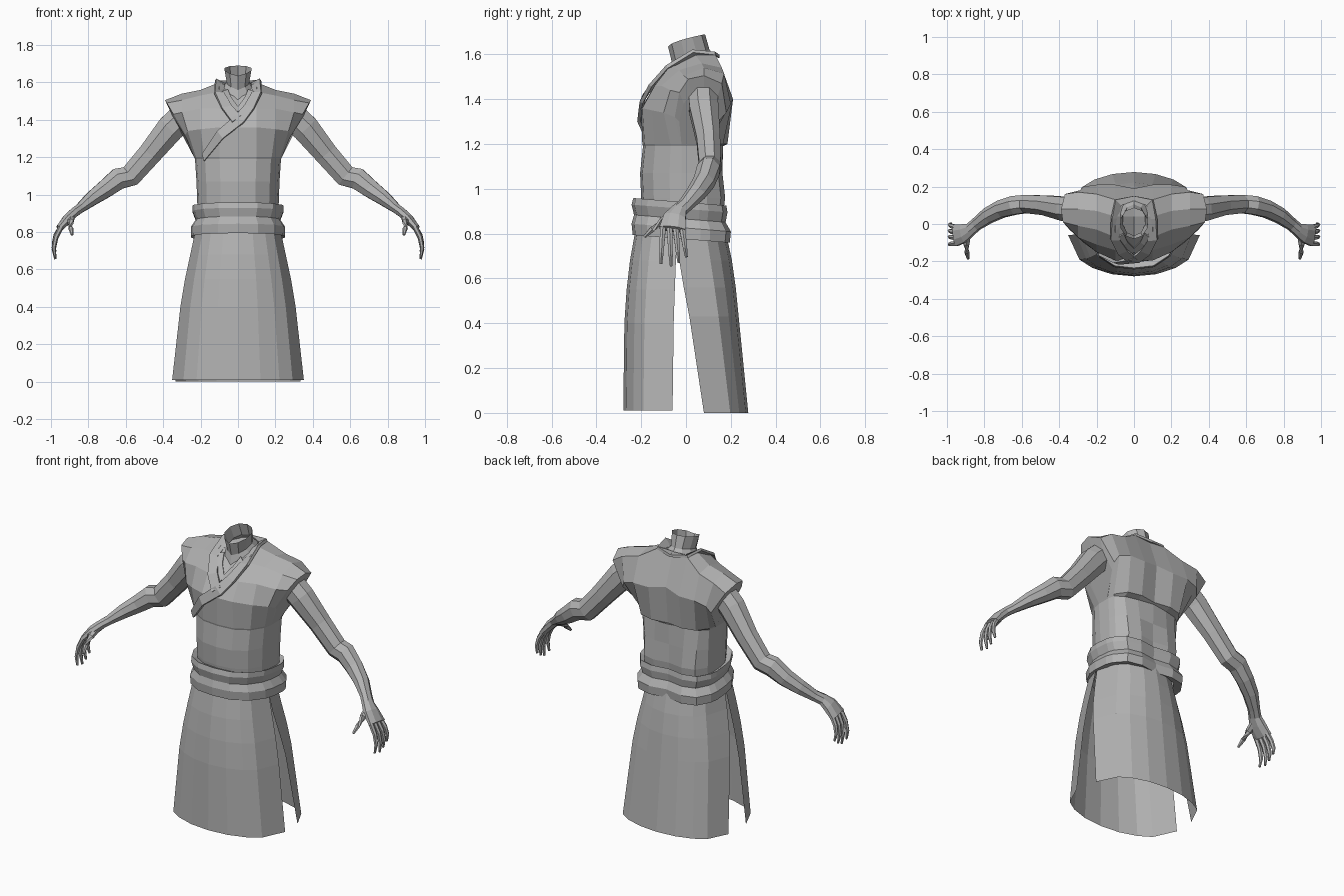
import bpy, bmesh, math
from mathutils import Vector

cloth = bpy.data.materials.new("plain_grey")
cloth.diffuse_color = (0.45, 0.45, 0.45, 1)


def finish(name, bm):
    bmesh.ops.remove_doubles(bm, verts=bm.verts, dist=0.0008)
    bmesh.ops.recalc_face_normals(bm, faces=bm.faces)
    me = bpy.data.meshes.new(name)
    bm.to_mesh(me)
    bm.free()
    me.materials.append(cloth)
    ob = bpy.data.objects.new(name, me)
    bpy.context.collection.objects.link(ob)
    return ob


def loft(bm, rings, closed=True, cap=()):
    """Bridge equal-length rows of points with quads."""
    rows = [[bm.verts.new(p) for p in r] for r in rings]
    n = len(rows[0])
    for a, b in zip(rows, rows[1:]):
        for i in range(n if closed else n - 1):
            j = (i + 1) % n
            bm.faces.new((a[i], a[j], b[j], b[i]))
    for k in cap:
        bm.faces.new(rows[k])


def mirror(points, s):
    return [(p[0] * s, p[1], p[2]) for p in points]


def tube(bm, path, sides, s):
    """Limb along (x, y, z, thickness, width) stations; width lies near y."""
    c = [Vector(p[:3]) for p in path]
    rings = []
    for i, p in enumerate(path):
        t = (c[min(i + 1, len(c) - 1)] - c[max(i - 1, 0)]).normalized()
        ref = Vector((0, 1, 0)) if abs(t.y) < 0.8 else Vector((1, 0, 0))
        w = (ref - t * ref.dot(t)).normalized()
        u = t.cross(w)
        angs = [math.tau * (k + 0.5) / sides for k in range(sides)]
        rings.append(mirror([c[i] + w * math.cos(a) * p[4] + u * math.sin(a) * p[3]
                             for a in angs], s))
    loft(bm, rings, cap=(0, -1))


# Chest and shoulders: front-to-back sections from the middle to the sleeve rim
sections = [
    [(0, -.195, 1.2), (0, -.2, 1.36), (0, -.15, 1.43), (0, -.06, 1.52),
     (0, .04, 1.56), (0, .13, 1.59), (0, .19, 1.42), (0, .17, 1.2)],
    [(.1, -.185, 1.2), (.1, -.195, 1.36), (.1, -.14, 1.46), (.1, -.07, 1.55),
     (.1, .04, 1.6), (.1, .13, 1.6), (.1, .21, 1.4), (.1, .185, 1.2)],
    [(.18, -.14, 1.2), (.2, -.15, 1.35), (.2, -.11, 1.46), (.2, -.03, 1.53),
     (.2, .07, 1.56), (.2, .16, 1.54), (.2, .21, 1.4), (.18, .165, 1.2)],
    [(.225, -.07, 1.2), (.27, -.1, 1.34), (.3, -.07, 1.44), (.3, -.01, 1.505),
     (.3, .08, 1.54), (.3, .17, 1.515), (.27, .2, 1.38), (.225, .1, 1.2)],
    [(.235, -.02, 1.2), (.28, -.05, 1.32), (.345, -.03, 1.43), (.38, .01, 1.49),
     (.39, .08, 1.505), (.37, .16, 1.47), (.29, .18, 1.34), (.235, .06, 1.2)],
    [(.235, -.02, 1.2), (.275, -.03, 1.3), (.325, -.01, 1.38), (.35, .02, 1.42),
     (.355, .08, 1.43), (.34, .14, 1.41), (.28, .15, 1.31), (.235, .06, 1.2)],
]
bm = bmesh.new()
for s in (1, -1):
    loft(bm, [mirror(r, s) for r in sections], closed=False, cap=(-1,))

# Closed waist outline taken from the lower edge of the chest
half = [r[0] for r in sections[:5]] + [r[-1] for r in sections[4::-1]]
outline = half + mirror(half[-2:0:-1], -1)


def waist_ring(z, w, front, back, tilt=0.0, tuck=0.0):
    ring = []
    for x, y, _ in outline:
        y2 = y * (front / -.195 if y < 0 else back / .18)
        if y > .15 and abs(x) > .05:
            y2 -= tuck
        ring.append((x * w / .235, y2, z - tilt * y2))
    return ring


# Lower shirt, tucked in under the back overhang
loft(bm, [waist_ring(1.2, .235, -.195, .18),
          waist_ring(1.19, .23, -.192, .175, 0, .03),
          waist_ring(1.07, .222, -.205, .17, 0, .012),
          waist_ring(.96, .218, -.2, .17),
          waist_ring(.88, .215, -.19, .16)])
finish("shirt", bm)

# Belt sash: rolled band that tilts down towards the back
bm = bmesh.new()
loft(bm, [waist_ring(z, w, f, b, .08) for z, w, f, b in
          ((.92, .205, -.18, .15), (.94, .243, -.235, .175), (.91, .243, -.243, .18),
           (.865, .226, -.232, .172), (.825, .252, -.243, .195),
           (.775, .25, -.238, .19), (.785, .21, -.19, .15))])
finish("belt", bm)

# Skirt panels, open at both sides: rows of (z, half width, side y, middle y)
angles = [math.radians(a) for a in (-90, -56, -39, -20, 0, 20, 39, 56, 90)]
panels = {
    "skirt_front": ((.01, .352, -.06, -.28), (.4, .308, -.055, -.275),
                    (.55, .283, -.05, -.265), (.68, .255, -.045, -.25),
                    (.82, .225, -.04, -.225)),
    "skirt_back": ((0, .335, .08, .278), (.43, .3, .015, .235),
                   (.56, .278, -.01, .222), (.68, .25, -.03, .205),
                   (.82, .222, -.04, .175)),
}
for name, rows in panels.items():
    bm = bmesh.new()
    loft(bm, [[(w * math.sin(a), ys + (ym - ys) * math.cos(a) ** .9 if abs(a) < 1.5 else ys, z)
               for a in angles] for z, w, ys, ym in rows], closed=False)
    finish(name, bm)

# Neck, open at the top with a slanted rim: (half width, front y, front z, back y, back z)
bm = bmesh.new()
rings = []
for w, yf, zf, yb, zb in ((.1, -.075, 1.5, .14, 1.58), (.062, -.062, 1.56, .105, 1.62),
                          (.075, -.08, 1.635, .085, 1.69)):
    ring = []
    for k in range(10):
        a = math.tau * k / 10
        m = (1 - math.cos(a)) / 2
        ring.append((w * math.sin(a), yf + (yb - yf) * m, zf + (zb - zf) * m ** .6))
    rings.append(ring)
loft(bm, rings)
finish("neck", bm)


# Collar bands: pairs of inner and outer edge points, thickened
def band(name, inner, outer, thick):
    bm = bmesh.new()
    loft(bm, [inner, outer], closed=False)
    ob = finish(name, bm)
    mod = ob.modifiers.new("thickness", "SOLIDIFY")
    mod.thickness = thick
    mod.offset = 0


over_in = [(0, .125, 1.6), (.07, .1, 1.59), (.085, .03, 1.575), (.075, -.085, 1.54),
           (.035, -.14, 1.475), (-.015, -.185, 1.42), (-.11, -.2, 1.34), (-.19, -.16, 1.22)]
over_out = [(0, .15, 1.59), (.1, .13, 1.605), (.12, .03, 1.615), (.125, -.085, 1.545),
            (.085, -.16, 1.46), (.03, -.2, 1.385), (-.08, -.21, 1.3), (-.18, -.155, 1.18)]
band("collar_over", over_in, over_out, .016)
band("collar_under", mirror(over_in[:6], -1), mirror(over_out[:6], -1), .014)
for s, label in ((1, "right"), (-1, "left")):
    band("inner_collar_" + label,
         mirror([(.055, -.05, 1.56), (.035, -.095, 1.515), (-.01, -.14, 1.455)], s),
         mirror([(.085, -.07, 1.55), (.065, -.12, 1.5), (.02, -.165, 1.43)], s), .008)

# Arms with palms
arm = [(.29, .075, 1.42, .08, .07), (.36, .08, 1.355, .08, .07),
       (.47, .1, 1.22, .068, .057), (.575, .107, 1.1, .064, .052),
       (.64, .1, 1.085, .062, .054), (.71, .08, 1.03, .052, .05),
       (.78, .045, .98, .042, .045), (.845, -.003, .927, .028, .036),
       (.875, -.03, .905, .027, .038), (.91, -.05, .872, .028, .054),
       (.955, -.06, .82, .02, .064)]
bm = bmesh.new()
for s in (1, -1):
    tube(bm, arm, 8, s)
finish("arms", bm)

# Fingers splay from the knuckles; the thumb points forward
bm = bmesh.new()
for s in (1, -1):
    for y, tip_y, tip_z in ((-.103, -.112, .665), (-.074, -.066, .655),
                            (-.046, -.032, .67), (-.018, .002, .695)):
        drop = .83 - tip_z
        tube(bm, [(.945, y, .83, .014, .015),
                  (.974, y + (tip_y - y) * .35, .83 - drop * .35, .013, .013),
                  (.985, y + (tip_y - y) * .7, .83 - drop * .7, .011, .011),
                  (.977, tip_y, tip_z, .006, .007)], 6, s)
finish("fingers", bm)

bm = bmesh.new()
for s in (1, -1):
    tube(bm, [(.89, -.05, .885, .02, .02), (.896, -.105, .855, .019, .019),
              (.894, -.15, .82, .014, .014), (.887, -.186, .785, .007, .007)], 6, s)
finish("thumbs", bm)
